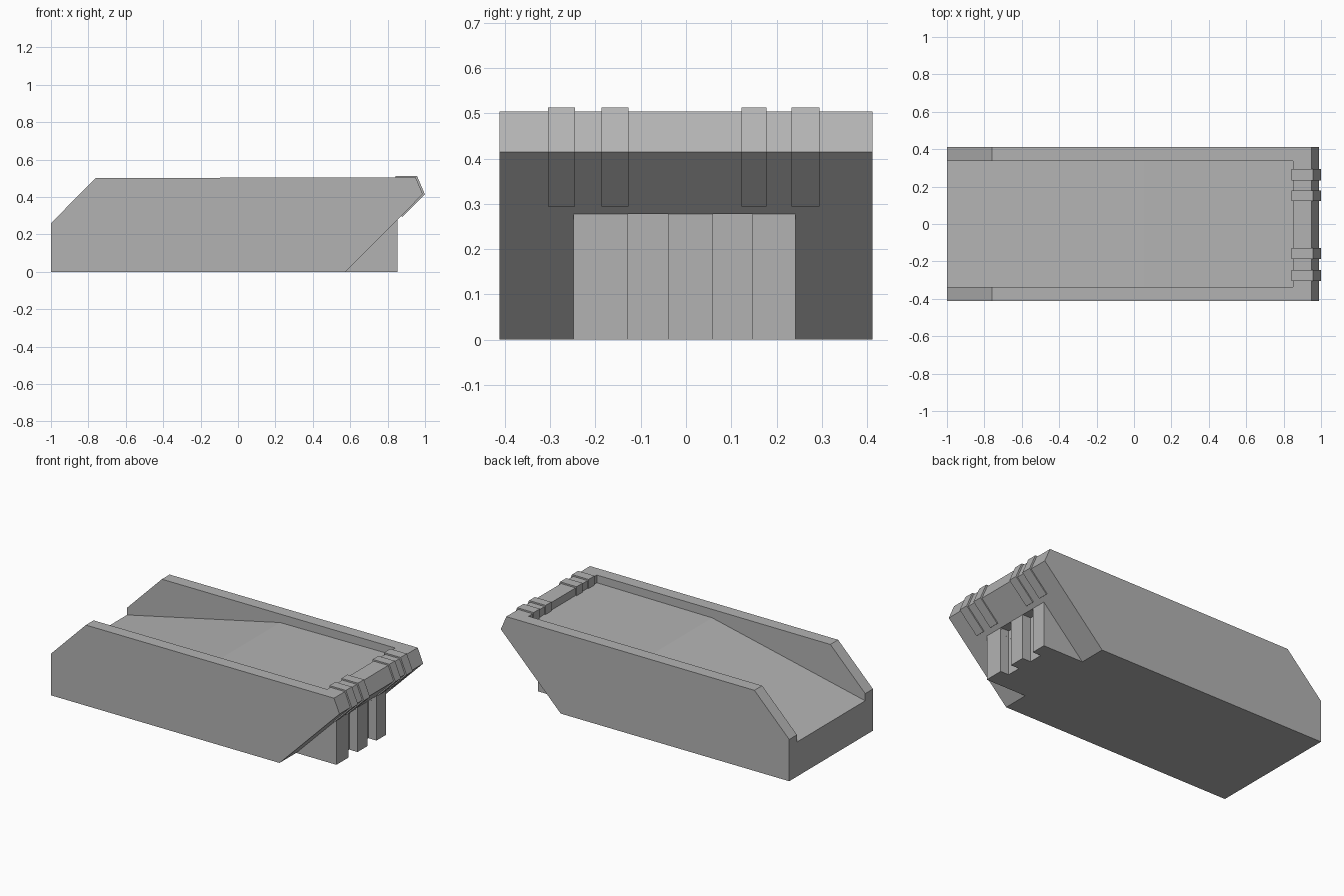
import bpy, bmesh

if "Cube" in bpy.data.objects:
    bpy.data.objects.remove(bpy.data.objects["Cube"])

# Mid-grey finish for every part
grey = bpy.data.materials.new("mid_grey")
grey.diffuse_color = (0.45, 0.45, 0.45, 1)
grey.use_nodes = True
grey.node_tree.nodes["Principled BSDF"].inputs["Base Color"].default_value = grey.diffuse_color


def extrude_profile(name, profile, y0, y1):
    """Closed x-z profile extruded along y."""
    bm = bmesh.new()
    face = bm.faces.new([bm.verts.new((x, y0, z)) for x, z in profile])
    out = bmesh.ops.extrude_face_region(bm, geom=[face])
    moved = [v for v in out["geom"] if isinstance(v, bmesh.types.BMVert)]
    bmesh.ops.translate(bm, verts=moved, vec=(0, y1 - y0, 0))
    bmesh.ops.recalc_face_normals(bm, faces=bm.faces)
    mesh = bpy.data.meshes.new(name)
    bm.to_mesh(mesh)
    bm.free()
    mesh.materials.append(grey)
    ob = bpy.data.objects.new(name, mesh)
    bpy.context.collection.objects.link(ob)
    return ob


def cut(cutter, *targets):
    """Subtract the cutter from each target and remove it."""
    for target in targets:
        mod = target.modifiers.new("cut", "BOOLEAN")
        mod.operation = "DIFFERENCE"
        mod.solver = "EXACT"
        mod.object = cutter
        bpy.context.view_layer.objects.active = target
        bpy.ops.object.modifier_apply(modifier=mod.name)
    bpy.data.objects.remove(cutter)


# Main body with chamfered rear and undercut nose
body = extrude_profile("body", [(-1, 0), (-1, 0.26), (-0.76, 0.502), (0.95, 0.504),
                                (0.988, 0.415), (0.575, 0)], -0.412, 0.412)

# Recessed deck: ramp rising from the rear, then nearly flat
cut(extrude_profile("deck_cutter", [(-1.1, 0.193), (0.055, 0.45), (0.85, 0.456),
                                    (0.85, 0.7), (-1.1, 0.7)], -0.336, 0.336), body)

# Support block under the nose; its two front slots also bite into the body
support = extrude_profile("support_block", [(0.575, 0), (0.852, 0), (0.852, 0.278)],
                          -0.248, 0.242)
for y0, y1 in [(-0.128, -0.04), (0.06, 0.147)]:
    cut(extrude_profile("slot_cutter", [(0.795, -0.1), (0.95, -0.1),
                                        (0.95, 0.278), (0.795, 0.278)], y0, y1),
        support, body)

# Bands wrapped around the front lip
band = [(0.843, 0.45), (0.843, 0.513), (0.957, 0.513), (0.999, 0.415), (0.878, 0.294),
        (0.868, 0.302), (0.980, 0.415), (0.946, 0.500), (0.855, 0.500), (0.855, 0.45)]
for i, (y0, y1) in enumerate([(-0.305, -0.245), (-0.187, -0.127),
                              (0.122, 0.178), (0.233, 0.295)]):
    extrude_profile(f"lip_band_{i + 1}", band, y0, y1)
